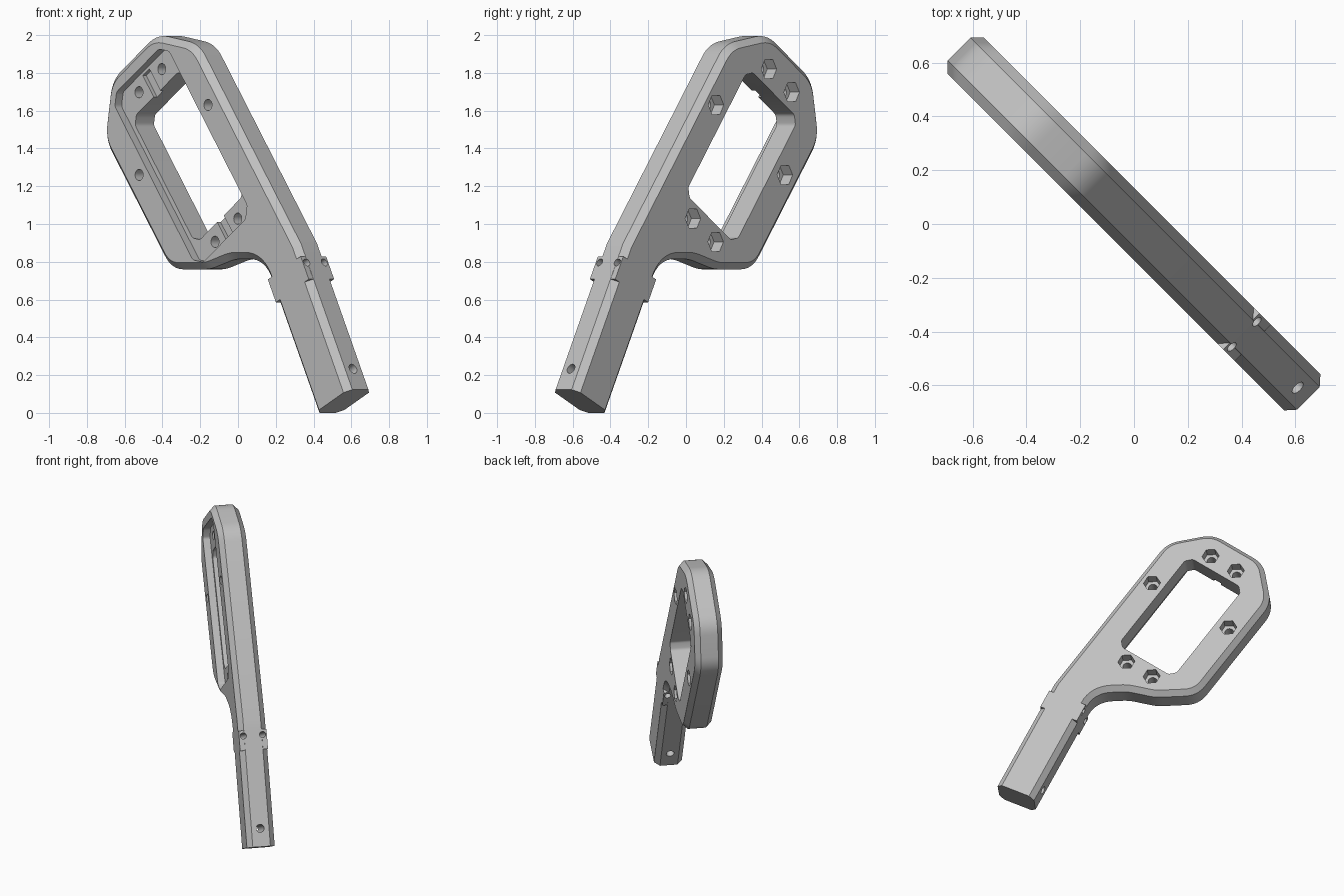
import bpy, bmesh, math
from mathutils import Vector, Matrix

if "Cube" in bpy.data.objects:
    bpy.data.objects.remove(bpy.data.objects["Cube"])

HALF = 0.095      # half plate thickness
CHAMFER = 0.035
R = math.sqrt(0.5)
HEAD, GRIP = math.radians(35.7), math.radians(26.5)

# Plate plane (across, up, front normal) placed diagonally in the scene
PLANE = Matrix(((R, 0, -R, 0), (-R, 0, -R, 0), (0, 1, 0, 0), (0, 0, 0, 1)))

grey = bpy.data.materials.new("plain_grey")
grey.use_nodes = True
grey.diffuse_color = (0.53, 0.53, 0.53, 1)
grey.node_tree.nodes["Principled BSDF"].inputs["Base Color"].default_value = grey.diffuse_color


def head(s, t):
    """Point in the head frame: s along its axis, t across."""
    return Vector((t * math.cos(HEAD) - s * math.sin(HEAD), s * math.cos(HEAD) + t * math.sin(HEAD)))


def grip(h, t):
    """Point in the handle frame: h down the handle, t across."""
    return Vector((t * math.cos(GRIP) + h * math.sin(GRIP), t * math.sin(GRIP) - h * math.cos(GRIP)))


def rounded(corners, steps=8):
    """Round each (point, radius) corner of a closed outline."""
    out = []
    for i, (p, r) in enumerate(corners):
        if r == 0:
            out.append(p)
            continue
        d1 = (corners[i - 1][0] - p).normalized()
        d2 = (corners[(i + 1) % len(corners)][0] - p).normalized()
        reach = r * math.tan((math.pi - d1.angle(d2)) / 2)
        a, b = p + d1 * reach, p + d2 * reach
        for k in range(steps + 1):
            f = k / steps
            out.append(a * (1 - f) ** 2 + p * 2 * f * (1 - f) + b * f ** 2)
    return out


def inset(points, d):
    """Mitred inward offset of a counter-clockwise outline."""
    out = []
    for i, p in enumerate(points):
        e1 = (p - points[i - 1]).normalized()
        e2 = (points[(i + 1) % len(points)] - p).normalized()
        n1, n2 = Vector((-e1.y, e1.x)), Vector((-e2.y, e2.x))
        out.append(p + (n1 + n2) * d / (1 + n1.dot(n2)))
    return out


def loft(rings):
    """Solid skinned through (outline, height) rings."""
    bm = bmesh.new()
    loops = [[bm.verts.new((p.x, p.y, z)) for p in pts] for pts, z in rings]
    for lo, hi in zip(loops, loops[1:]):
        for i in range(len(lo)):
            bm.faces.new((lo[i - 1], lo[i], hi[i], hi[i - 1]))
    bm.faces.new(loops[0][::-1])
    bm.faces.new(loops[-1])
    return bm


def finish(name, bm):
    bmesh.ops.recalc_face_normals(bm, faces=bm.faces)
    mesh = bpy.data.meshes.new(name)
    bm.to_mesh(mesh)
    bm.free()
    mesh.materials.append(grey)
    ob = bpy.data.objects.new(name, mesh)
    ob.matrix_world = PLANE
    bpy.context.collection.objects.link(ob)
    return ob


def combine(tool, operation="DIFFERENCE"):
    tool.hide_render = True
    bpy.context.view_layer.objects.active = body
    mod = body.modifiers.new(tool.name, "BOOLEAN")
    mod.operation, mod.solver, mod.object = operation, "EXACT", tool
    bpy.ops.object.modifier_apply(modifier=mod.name)
    bpy.data.objects.remove(tool)


def box(name, frame, a, b, t0, t1, z0, z1, r=0):
    pts = rounded([(frame(*c), r) for c in ((a, t0), (a, t1), (b, t1), (b, t0))], 4)
    return finish(name, loft([(pts, z0), (pts, z1)]))


def bevelled_slot(name, s0, s1, t0, t1, c, z0, z1):
    """Opening with cut corners in the head."""
    pts = [(s0, t0 + c), (s0, t1 - c), (s0 + c, t1), (s1 - c, t1),
           (s1, t1 - c), (s1, t0 + c), (s1 - c, t0), (s0 + c, t0)]
    pts = rounded([(head(*p), 0.03) for p in pts], 3)
    return finish(name, loft([(pts, z0), (pts, z1)]))


def drill(name, sides, radius, depth, centre, axis=Vector((0, 0, 1))):
    bm = bmesh.new()
    turn = axis.to_track_quat("Z", "Y").to_matrix().to_4x4() @ Matrix.Rotation(math.pi / 2, 4, "Z")
    bmesh.ops.create_cone(bm, cap_ends=True, segments=sides, radius1=radius, radius2=radius,
                          depth=depth, matrix=Matrix.Translation(centre) @ turn)
    combine(finish(name, bm))


# Body: chamfered plate with an eight-sided head and a tilted handle
END = 0.299
outline = rounded([
    (grip(END + 0.1, 0.875), 0), (Vector((0.532, 0.896)), 0),
    (head(1.72, 0.954), 0.2), (head(1.945, 0.73), 0.2),
    (head(1.945, 0.315), 0.2), (head(1.72, 0.09), 0.2),
    (Vector((-0.435, 0.76)), 0.17), (Vector((-0.15, 0.76)), 0.3),
    (Vector((0.04, 0.815)), 0.3), (Vector((0.264, 0.815)), 0.19),
    (grip(END + 0.1, 0.6), 0)])
small = inset(outline, CHAMFER)
wall = HALF - CHAMFER
bm = loft([(small, -HALF), (outline, -wall), (outline, wall), (small, HALF)])
# Square cut at the handle end
cut = bmesh.ops.bisect_plane(bm, geom=bm.verts[:] + bm.edges[:] + bm.faces[:],
                             plane_co=grip(END, 0.7).to_3d(),
                             plane_no=(math.sin(GRIP), -math.cos(GRIP), 0), clear_outer=True)
bmesh.ops.holes_fill(bm, edges=[e for e in bm.edges if e.is_boundary])
body = finish("paddle_frame", bm)

# Square collar between head and handle
combine(box("collar", grip, -0.49, -0.355, 0.6, 0.875, -HALF, HALF), "UNION")

# Window, stepped front recess and centre grooves in the end pads
combine(bevelled_slot("window", 0.885, 1.7, 0.3, 0.76, 0.04, -0.2, 0.2))
combine(bevelled_slot("front_recess", 0.745, 1.855, 0.275, 0.775, 0.055, 0.045, 0.2))
combine(box("pad_groove", head, 0.76, 1.84, 0.5, 0.56, 0.02, 0.1))

# Screw holes with hexagonal nut pockets at the back
for s, t in ((1.785, 0.425), (1.785, 0.635), (0.81, 0.425), (0.81, 0.635), (1.4, 0.211), (1.4, 0.846)):
    p = head(s, t)
    drill("screw_hole", 20, 0.03, 0.5, (p.x, p.y, 0))
    drill("nut_pocket", 6, 0.058, 0.14, (p.x, p.y, -HALF))

# Cross holes through the collar and the handle end
across = Vector((math.cos(GRIP), math.sin(GRIP), 0))
for h, z, r in ((-0.454, -0.066, 0.021), (-0.454, 0.066, 0.021), (0.175, 0, 0.027)):
    p = grip(h, 0.737)
    drill("cross_hole", 20, r, 0.5, (p.x, p.y, z), across)

bpy.ops.object.select_all(action="DESELECT")
body.select_set(True)
bpy.context.view_layer.objects.active = body
bpy.ops.object.shade_smooth_by_angle(angle=math.radians(28))
